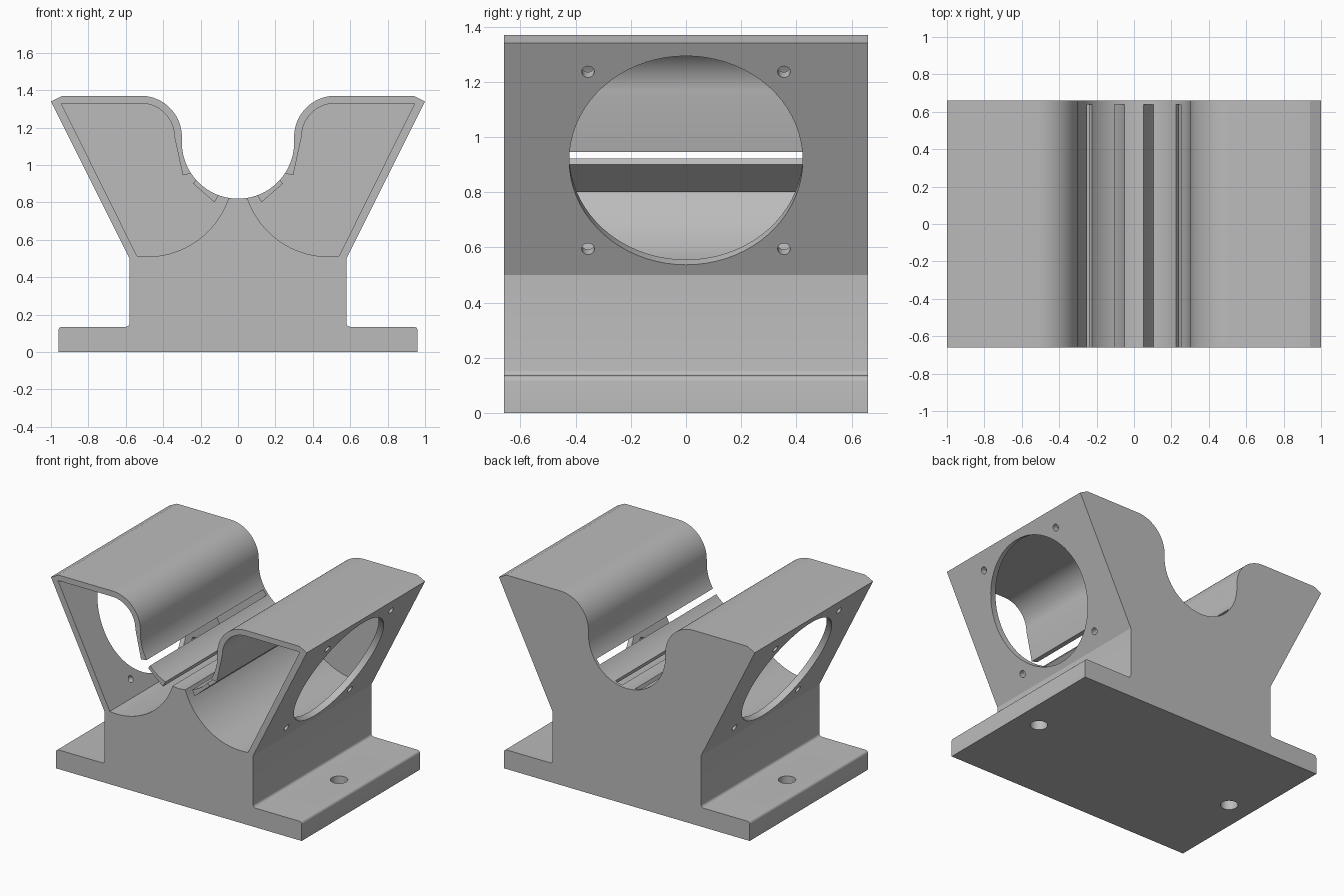
import bpy, bmesh
from math import cos, sin, radians
from mathutils import Vector, Matrix

old = bpy.data.objects.get("Cube")
if old:
    bpy.data.objects.remove(old, do_unlink=True)

HALF = 0.66          # half depth of the block
BACK_WALL = 0.02     # thickness of the closed rear panel

grey = bpy.data.materials.new("plain grey")
grey.use_nodes = True
grey.diffuse_color = (0.5, 0.5, 0.5, 1)
grey.node_tree.nodes["Principled BSDF"].inputs["Base Color"].default_value = (0.5, 0.5, 0.5, 1)


def arc(cx, cz, r, a0, a1, n):
    angles = [radians(a0 + (a1 - a0) * i / n) for i in range(n + 1)]
    return [(cx + r * cos(a), cz + r * sin(a)) for a in angles]


def mirrored(points):
    return [(-x, z) for x, z in reversed(points)]


def make_object(name, bm):
    bmesh.ops.recalc_face_normals(bm, faces=bm.faces)
    mesh = bpy.data.meshes.new(name)
    bm.to_mesh(mesh)
    bm.free()
    mesh.materials.append(grey)
    obj = bpy.data.objects.new(name, mesh)
    bpy.context.collection.objects.link(obj)
    return obj


def prism(name, points, y0, y1):
    bm = bmesh.new()
    face = bm.faces.new([bm.verts.new((x, y0, z)) for x, z in points])
    new = bmesh.ops.extrude_face_region(bm, geom=[face])["geom"]
    verts = [v for v in new if isinstance(v, bmesh.types.BMVert)]
    bmesh.ops.translate(bm, verts=verts, vec=(0, y1 - y0, 0))
    return make_object(name, bm)


def cylinder(name, centre, axis, radius, depth, sides):
    bm = bmesh.new()
    turn = Vector((0, 0, 1)).rotation_difference(axis).to_matrix().to_4x4()
    bmesh.ops.create_cone(bm, cap_ends=True, segments=sides, radius1=radius, radius2=radius,
                          depth=depth, matrix=Matrix.Translation(centre) @ turn)
    return make_object(name, bm)


def cut(target, cutter):
    cutter.hide_render = True
    mod = target.modifiers.new("cut", 'BOOLEAN')
    mod.operation = 'DIFFERENCE'
    mod.solver = 'EXACT'
    mod.object = cutter
    bpy.context.view_layer.objects.active = target
    bpy.ops.object.modifier_apply(modifier=mod.name)
    bpy.data.objects.remove(cutter, do_unlink=True)


# Outer silhouette: flanged base, column, flared arms, rounded lips and cradle
right = [(0.96, 0)]
right += arc(0.94, 0.115, 0.02, 0, 90, 5)
right += arc(0.60, 0.155, 0.02, 270, 180, 5)
right += [(0.58, 0.50), (1.0, 1.34), (0.94, 1.37)]
right += arc(0.52, 1.15, 0.22, 90, 180, 20)
right += arc(0, 1.12, 0.30, 0, -89, 30)
body = prism("cradle_stand", right + mirrored(right), -HALF, HALF)

# Hollow in each arm, open to the front, wrapping round a slat below the cradle
hollow = [(0.945, 1.33)]
hollow += arc(0.52, 1.15, 0.18, 90, 180, 16)
hollow += [(0.295, 0.945), (0.205, 0.965)]            # end of the lip wall
hollow += [(0.205, 0.951), (0.24, 0.90), (0.125, 0.80), (0.085, 0.876)]  # slat
hollow += [(0.06, 0.876)]                             # centre ridge
hollow += arc(0.485, 0.968, 0.458, 198.3, 276.9, 28)  # curved floor
for points in (hollow, mirrored(hollow)):
    cut(body, prism("hollow_cutter", points, -HALF - 0.1, HALF - BACK_WALL))

# Large round opening with four screw holes in each slanted wall, and base holes
for side in (1, -1):
    outward = Vector((0.894 * side, 0, -0.447))
    slope = Vector((0.447 * side, 0, 0.894))
    centre = Vector((0.7875 * side, 0, 0.915))
    cut(body, cylinder("opening_cutter", centre, outward, 0.423, 0.16, 72))
    for u in (-0.359, 0.359):
        for y in (-0.355, 0.355):
            spot = centre + slope * u + Vector((0, y, 0))
            cut(body, cylinder("screw_cutter", spot, outward, 0.023, 0.14, 20))
    cut(body, cylinder("base_hole_cutter", Vector((0.79 * side, 0, 0.07)),
                       Vector((0, 0, 1)), 0.056, 0.3, 32))

# Smooth curved surfaces, crisp edges
bpy.ops.object.select_all(action='DESELECT')
body.select_set(True)
bpy.context.view_layer.objects.active = body
bpy.ops.object.shade_smooth_by_angle(angle=radians(25))
